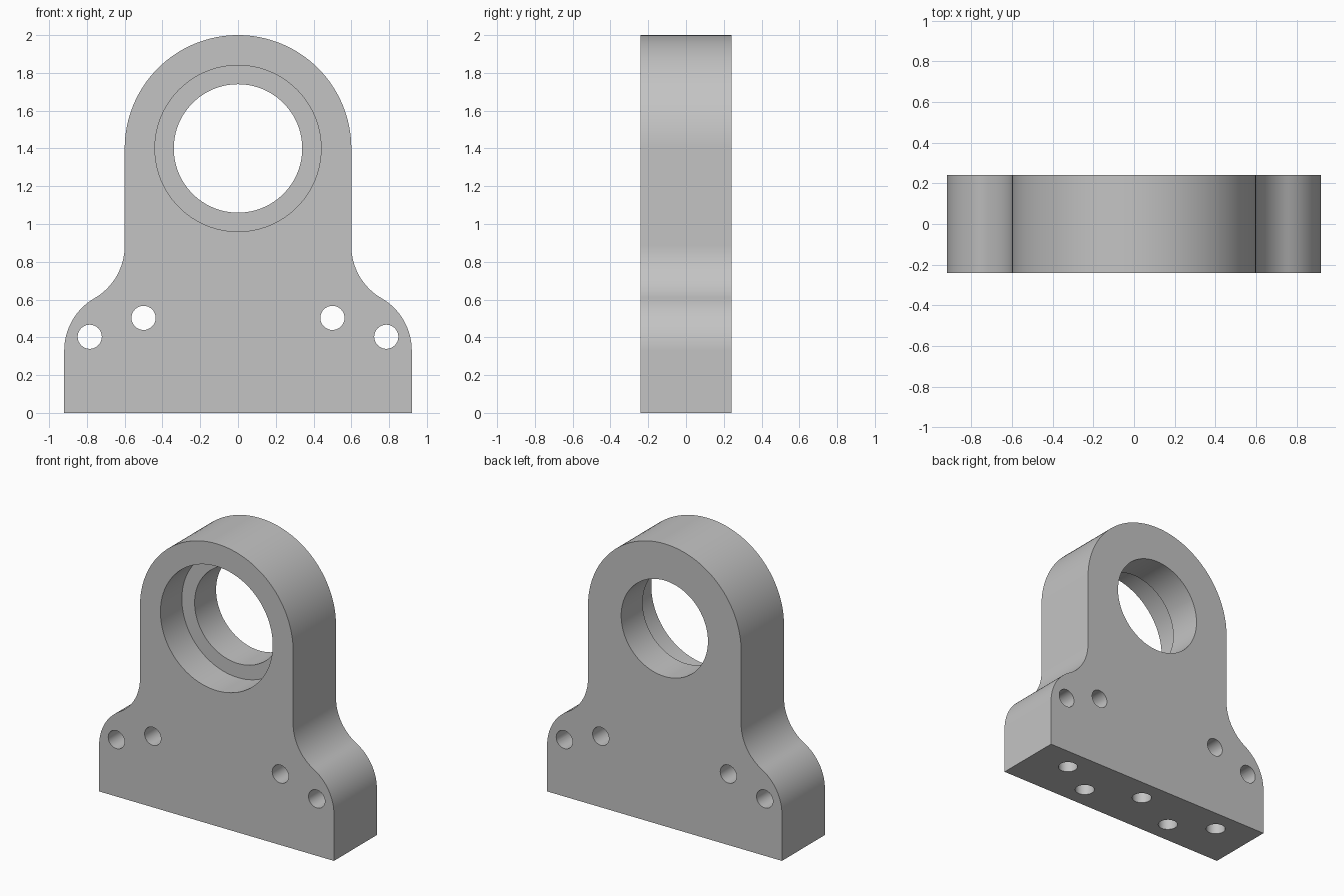
import bpy, bmesh
from math import sin, cos, pi, radians
from mathutils import Matrix, Vector

cube = bpy.data.objects.get("Cube")
if cube:
    bpy.data.objects.remove(cube, do_unlink=True)

HALF_DEPTH = 0.24
BORE_Z = 1.4
PIN_R = 0.064

grey = bpy.data.materials.new("plain grey")
grey.use_nodes = True
grey.diffuse_color = (0.55, 0.55, 0.55, 1)
grey.node_tree.nodes["Principled BSDF"].inputs["Base Color"].default_value = grey.diffuse_color


def arc(cx, cz, r, start, end, steps):
    """Points on an arc in the xz plane, angles in degrees."""
    angles = [radians(start + (end - start) * i / steps) for i in range(steps + 1)]
    return [(cx + r * cos(a), cz + r * sin(a)) for a in angles]


def make_object(name, bm):
    bmesh.ops.recalc_face_normals(bm, faces=bm.faces)
    mesh = bpy.data.meshes.new(name)
    bm.to_mesh(mesh)
    bm.free()
    mesh.materials.append(grey)
    obj = bpy.data.objects.new(name, mesh)
    bpy.context.collection.objects.link(obj)
    return obj


def drill(target, start, end, radius, segments):
    """Cut a round hole from start to end."""
    start, end = Vector(start), Vector(end)
    axis = end - start
    bm = bmesh.new()
    bmesh.ops.create_cone(
        bm, cap_ends=True, segments=segments, radius1=radius, radius2=radius, depth=axis.length,
        matrix=Matrix.Translation((start + end) / 2) @ axis.to_track_quat("Z", "Y").to_matrix().to_4x4())
    cutter = make_object("hole_cutter", bm)
    cutter.hide_render = True
    mod = target.modifiers.new("hole", "BOOLEAN")
    mod.operation = "DIFFERENCE"
    mod.solver = "EXACT"
    mod.object = cutter
    bpy.ops.object.modifier_apply(modifier=mod.name)
    bpy.data.objects.remove(cutter, do_unlink=True)


# Bracket outline: foot, convex shoulder, concave fillet, half of the round top
right_half = [(0.92, 0)]
right_half += arc(0.6, 0.33, 0.32, 0, 60, 16)
right_half += arc(0.92, 0.884, 0.32, 240, 180, 16)[1:]
right_half += arc(0, BORE_Z, 0.6, 0, 90, 32)
outline = right_half + [(-x, z) for x, z in reversed(right_half[:-1])]

# Extrude the outline through the depth
bm = bmesh.new()
face = bm.faces.new([bm.verts.new((x, -HALF_DEPTH, z)) for x, z in outline])
extruded = bmesh.ops.extrude_face_region(bm, geom=[face])["geom"]
bmesh.ops.translate(bm, vec=(0, 2 * HALF_DEPTH, 0),
                    verts=[v for v in extruded if isinstance(v, bmesh.types.BMVert)])
bracket = make_object("bearing_bracket", bm)
bpy.ops.object.select_all(action="DESELECT")
bracket.select_set(True)
bpy.context.view_layer.objects.active = bracket

# Stepped bearing bore: narrow at the back, wide at the front
drill(bracket, (0, -0.4, BORE_Z), (0, 0.4, BORE_Z), 0.34, 96)
drill(bracket, (0, -0.4, BORE_Z), (0, 0, BORE_Z), 0.44, 96)

# Through holes in the shoulders
for side in (-1, 1):
    for x, z in ((0.5, 0.503), (0.785, 0.403)):
        drill(bracket, (side * x, -0.4, z), (side * x, 0.4, z), PIN_R, 32)

# Staggered blind mounting holes in the base
for x, y in ((-0.64, 0.08), (-0.36, -0.08), (0, 0.08), (0.36, -0.08), (0.64, 0.08)):
    drill(bracket, (x, y, -0.1), (x, y, 0.32), PIN_R, 32)

# Smooth curved walls, crisp edges
bpy.ops.object.shade_smooth_by_angle(angle=radians(30))
weighted = bracket.modifiers.new("flat_face_normals", "WEIGHTED_NORMAL")
weighted.keep_sharp = True
